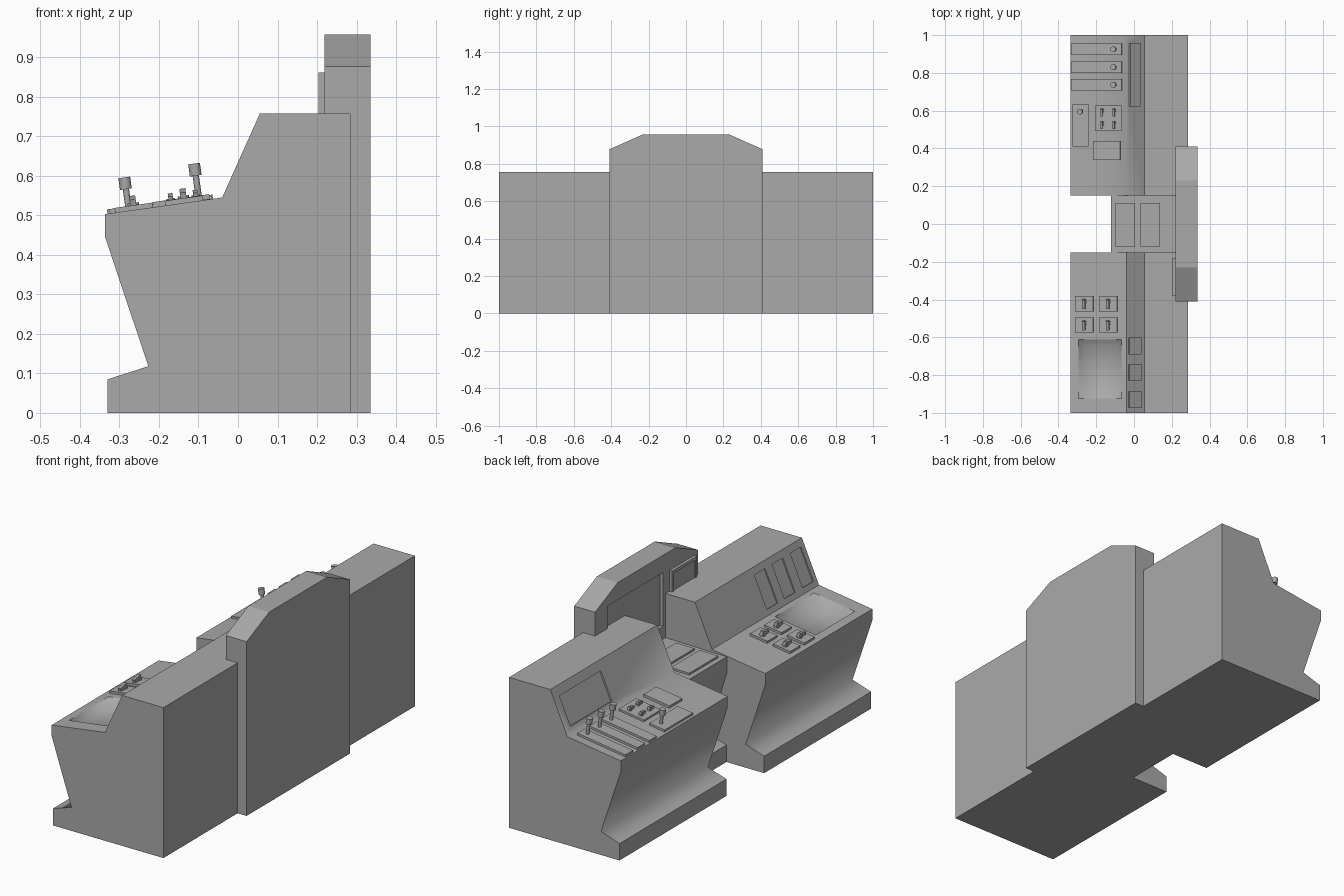
import bpy, bmesh, math
from mathutils import Matrix, Vector

if "Cube" in bpy.data.objects:
    bpy.data.objects.remove(bpy.data.objects["Cube"])

grey = bpy.data.materials.new("mid_grey")
grey.diffuse_color = (0.4, 0.4, 0.4, 1)
grey.use_nodes = True
grey.node_tree.nodes["Principled BSDF"].inputs["Base Color"].default_value = grey.diffuse_color

# Console side profile (x, z)
CONSOLE = [(-0.33, 0), (-0.33, 0.085), (-0.227, 0.118), (-0.337, 0.447), (-0.337, 0.503),
           (-0.04, 0.545), (0.055, 0.757), (0.285, 0.757), (0.285, 0)]
MIDDLE = [(-0.12, 0), (-0.12, 0.085), (-0.02, 0.118), (-0.122, 0.447), (-0.122, 0.53),
          (0.22, 0.535), (0.22, 0)]
# Back panel profile (y, z)
PANEL = [(-0.41, 0), (0.41, 0), (0.41, 0.877), (0.23, 0.957), (-0.23, 0.957), (-0.41, 0.877)]
TOE = (-0.227, 0.118)
FOLD = (-0.04, 0.545)


def frame(a, b):
    """Returns placement on the sloped line a-b at a given x and y."""
    ang = math.atan2(b[1] - a[1], b[0] - a[0])

    def place(x, y, lift=0):
        z = a[1] + (x - a[0]) * math.tan(ang)
        return (Matrix.Translation((x, y, z)) @ Matrix.Rotation(-ang, 4, 'Y')
                @ Matrix.Translation((0, 0, lift)))
    return place


desk = frame(CONSOLE[4], CONSOLE[5])
riser = frame(CONSOLE[5], CONSOLE[6])
mid_desk = frame(MIDDLE[4], MIDDLE[5])


def finish(bm, name):
    bmesh.ops.recalc_face_normals(bm, faces=bm.faces)
    me = bpy.data.meshes.new(name)
    bm.to_mesh(me)
    bm.free()
    me.materials.append(grey)
    ob = bpy.data.objects.new(name, me)
    bpy.context.collection.objects.link(ob)
    return ob


def extrude(name, pts, lo, hi, axis='y'):
    bm = bmesh.new()
    vs = [bm.verts.new((p[0], lo, p[1]) if axis == 'y' else (lo, p[0], p[1])) for p in pts]
    f = bm.faces.new(vs)
    ext = bmesh.ops.extrude_face_region(bm, geom=[f])["geom"]
    d = Vector((0, hi - lo, 0)) if axis == 'y' else Vector((hi - lo, 0, 0))
    bmesh.ops.translate(bm, vec=d, verts=[v for v in ext if isinstance(v, bmesh.types.BMVert)])
    return finish(bm, name)


def block(name, mat, sx, sy, z0, z1, taper=1.0):
    """Box in a local frame from height z0 to z1; taper shrinks the bottom."""
    bm = bmesh.new()
    bmesh.ops.create_cube(bm, size=1)
    for v in bm.verts:
        k = taper if v.co.z < 0 else 1
        v.co = Vector((v.co.x * sx * k, v.co.y * sy * k, z1 if v.co.z > 0 else z0))
    bm.transform(mat)
    return finish(bm, name)


def rod(name, mat, stack, sides=12):
    """Stacked cylinders given as (radius, bottom, top)."""
    bm = bmesh.new()
    for r, a, b in stack:
        bmesh.ops.create_cone(bm, cap_ends=True, segments=sides, radius1=r, radius2=r, depth=b - a,
                              matrix=mat @ Matrix.Translation((0, 0, (a + b) / 2)))
    ob = finish(bm, name)
    shade(ob, lambda e: False)
    return ob


def cut(ob, cutter):
    m = ob.modifiers.new("cut", 'BOOLEAN')
    m.operation = 'DIFFERENCE'
    m.solver = 'EXACT'
    m.object = cutter
    bpy.context.view_layer.objects.active = ob
    bpy.ops.object.modifier_apply(modifier=m.name)
    bpy.data.objects.remove(cutter)


def shade(ob, keep_soft):
    """Smooth faces, with sharp edges except where keep_soft holds."""
    bm = bmesh.new()
    bm.from_mesh(ob.data)
    for f in bm.faces:
        f.smooth = True
    for e in bm.edges:
        e.smooth = e.calc_face_angle(0) < math.radians(35) or keep_soft(e)
    bm.to_mesh(ob.data)
    bm.free()


def on_line(e, p):
    return all(abs(v.co.x - p[0]) < 0.003 and abs(v.co.z - p[1]) < 0.003 for v in e.verts)


def in_basin(e):
    return any(-0.31 < v.co.x < -0.05 and -0.94 < v.co.y < -0.6
               and 0.3 < v.co.z < desk(v.co.x, 0).translation.z - 0.01 for v in e.verts)


def switch(name, x, y, base, s=1.0):
    """Round-based toggle leaning along the desk."""
    rod(name + "_base", desk(x, y + 0.01 * s, base), [(0.013 * s, 0, 0.006)])
    block(name + "_toggle", desk(x, y, base) @ Matrix.Rotation(math.radians(12), 4, 'X'),
          0.014 * s, 0.045 * s, 0.001, 0.018 * s)


# Consoles with recessed screens
left = extrude("left_console", CONSOLE, 0.15, 1.0)
cut(left, block("cutter", riser(0.005, 0.79), 0.15, 0.33, -0.008, 0.02))
shade(left, lambda e: on_line(e, TOE) or on_line(e, FOLD))

right = extrude("right_console", CONSOLE, -1.0, -0.15)
cut(right, block("cutter", desk(-0.18, -0.768), 0.235, 0.32, -0.035, 0.004, 0.75))
for y in (-0.645, -0.785, -0.93):
    cut(right, block("cutter", riser(0.006, y), 0.17, 0.085, -0.006, 0.02))
shade(right, lambda e: on_line(e, TOE) or in_basin(e))

middle = extrude("middle_console", MIDDLE, -0.15, 0.15)
shade(middle, lambda e: on_line(e, (-0.02, 0.118)))
for i, x in enumerate((-0.045, 0.087)):
    block(f"middle_plate_{i}", mid_desk(x, -0.003), 0.103, 0.23, -0.002, 0.01)

# Back panel with window recess and side display
panel = extrude("back_panel", PANEL, 0.219, 0.335, 'x')
cut(panel, block("cutter", Matrix.Translation((0.22, 0.09, 0)), 0.03, 0.44, 0.6, 0.87))
display = block("side_display", Matrix.Translation((0.2125, -0.28, 0)), 0.017, 0.2, 0.62, 0.862)
cut(display, block("cutter", Matrix.Translation((0.204, -0.28, 0)), 0.01, 0.17, 0.635, 0.847))

# Slider plates and their levers
LEVER = [(0.008, 0, 0.07), (0.015, 0.064, 0.095)]
for i, y in enumerate((0.925, 0.83, 0.737)):
    block(f"slider_plate_{i}", desk(-0.197, y), 0.27, 0.06, -0.003, 0.011)
    rod(f"slider_lever_{i}", desk(-0.098, y), LEVER)

# Single lever plate
block("lever_plate", desk(-0.282, 0.522), 0.085, 0.225, -0.003, 0.011)
rod("single_lever", desk(-0.276, 0.595), [(0.008, 0, 0.062), (0.015, 0.055, 0.085)])

# Switch plate and blank plate
block("switch_plate", desk(-0.135, 0.56), 0.14, 0.137, -0.003, 0.01)
for i, (x, y) in enumerate((x, y) for x in (-0.168, -0.105) for y in (0.525, 0.592)):
    switch(f"small_switch_{i}", x, y, 0.01, 0.85)
block("blank_plate", desk(-0.143, 0.39), 0.145, 0.1, -0.003, 0.013)

# Four large switches on the right console
for i, (x, y) in enumerate((x, y) for x in (-0.263, -0.136) for y in (-0.422, -0.535)):
    block(f"large_switch_plate_{i}", desk(x, y), 0.097, 0.08, -0.003, 0.012)
    switch(f"large_switch_{i}", x, y, 0.012, 1.1)
